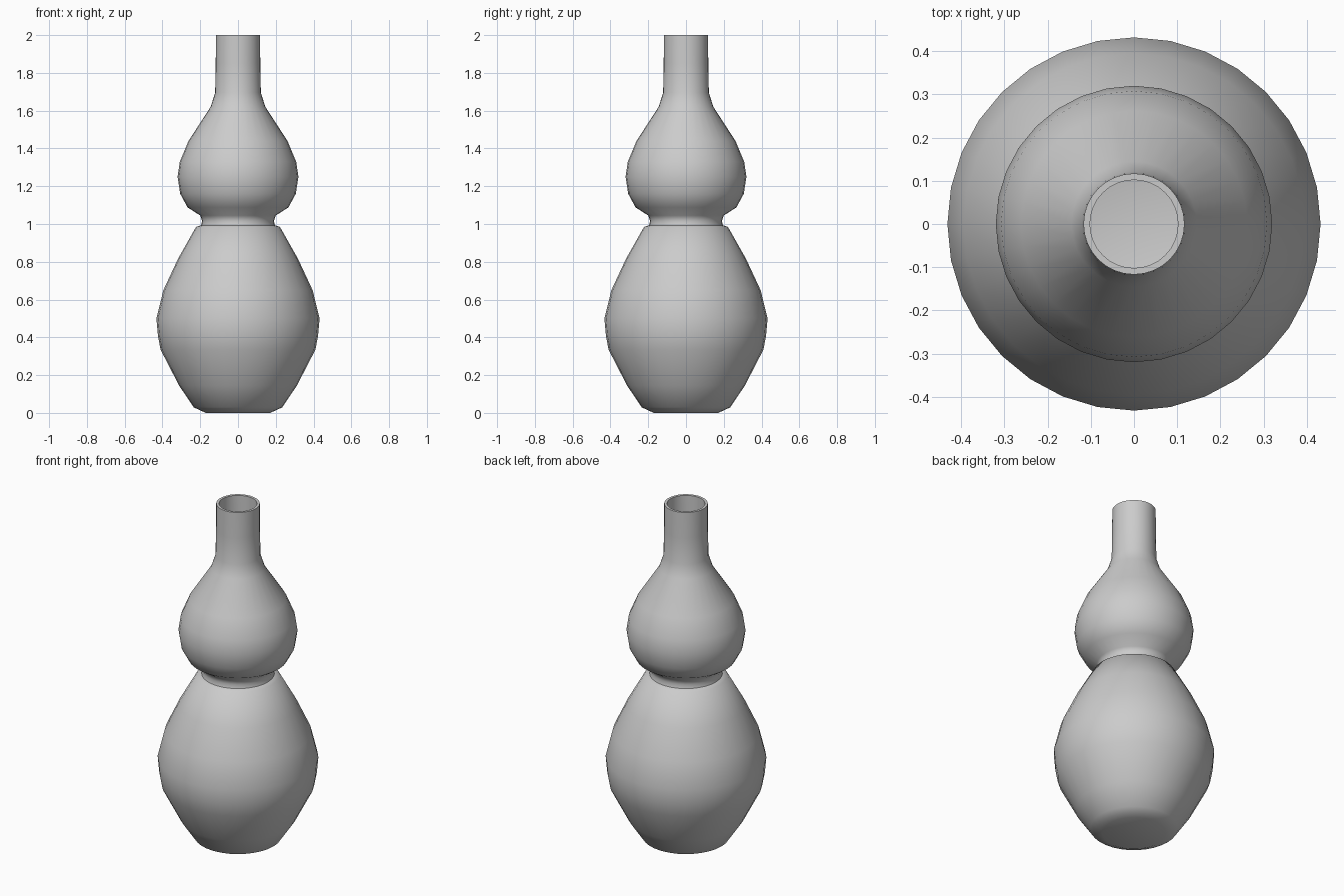
import bpy, bmesh, math

if "Cube" in bpy.data.objects:
    bpy.data.objects.remove(bpy.data.objects["Cube"])

SIDES = 32
WALL = 0.015

# Outer profile (radius, height) from foot to rim
profile = [
    (0.17, 0.0), (0.20, 0.013), (0.235, 0.03), (0.312, 0.145), (0.41, 0.335),
    (0.424, 0.41), (0.432, 0.50), (0.395, 0.65), (0.318, 0.815), (0.222, 0.985),
    (0.196, 0.993), (0.19, 1.015), (0.20, 1.045), (0.267, 1.088),
    (0.306, 1.16), (0.32, 1.25), (0.308, 1.33), (0.262, 1.44),
    (0.145, 1.62), (0.121, 1.695), (0.118, 1.85), (0.117, 2.0),
]

# Gourd-shaped vase body, lathed around z
bm = bmesh.new()
rings = []
for r, z in profile:
    rings.append([bm.verts.new((r * math.cos(2 * math.pi * i / SIDES),
                                r * math.sin(2 * math.pi * i / SIDES), z))
                  for i in range(SIDES)])
for a, b in zip(rings, rings[1:]):
    for i in range(SIDES):
        j = (i + 1) % SIDES
        bm.faces.new((a[i], a[j], b[j], b[i]))

# Flat base
bm.faces.new(list(reversed(rings[0])))
bmesh.ops.recalc_face_normals(bm, faces=bm.faces)
# keep normals pointing outward on the open shell
bm.normal_update()
bm.faces.ensure_lookup_table()
if bm.faces[0].calc_center_median().xy.dot(bm.faces[0].normal.xy) < 0:
    bmesh.ops.reverse_faces(bm, faces=bm.faces)

mesh = bpy.data.meshes.new("gourd_vase")
bm.to_mesh(mesh)
bm.free()
vase = bpy.data.objects.new("gourd_vase", mesh)
bpy.context.collection.objects.link(vase)

# Thin hollow wall with an open mouth
wall = vase.modifiers.new("wall", 'SOLIDIFY')
wall.thickness = WALL
wall.offset = -1

# Smooth shading with a crease at the waist and foot
bpy.context.view_layer.objects.active = vase
vase.select_set(True)
bpy.ops.object.modifier_apply(modifier="wall")
bpy.ops.object.shade_smooth_by_angle(angle=math.radians(50))
